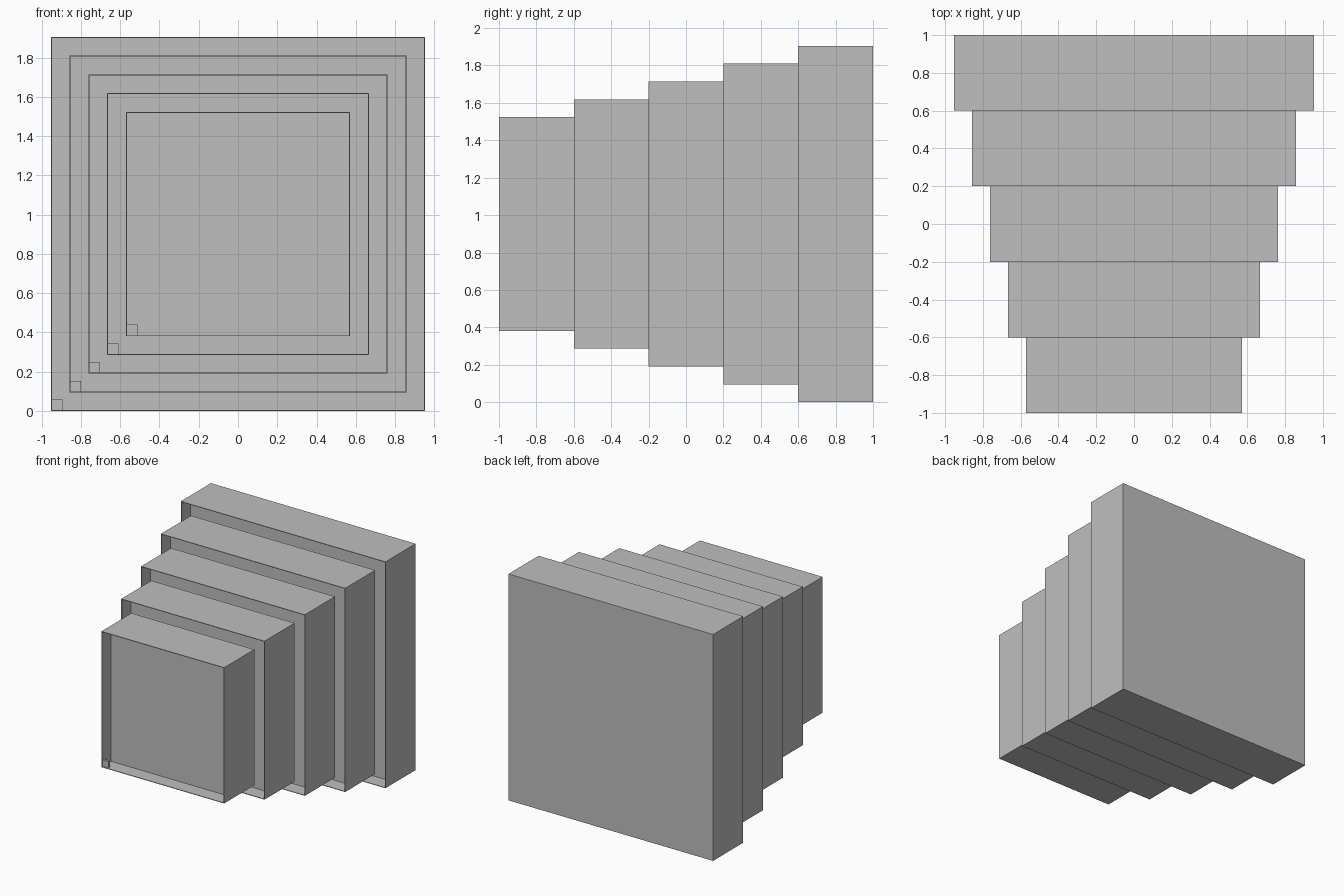
import bpy
import bmesh
from mathutils import Vector

# Remove the default object only
cube = bpy.data.objects.get("Cube")
if cube:
    bpy.data.objects.remove(cube, do_unlink=True)

GREY = (0.52, 0.52, 0.52, 1.0)
grey = bpy.data.materials.new("plain grey")
grey.use_nodes = True
grey.diffuse_color = GREY
grey.node_tree.nodes["Principled BSDF"].inputs["Base Color"].default_value = GREY

COUNT = 5
DEPTH = 0.4       # depth of each tier
HALF = 0.9524     # half width of the largest tier
RIM = 0.007       # thickness of the thin rim
RECESS = 0.12     # how far the front panel is set back
TAB = 0.055       # side of the small corner tab


def add_box(name, low, high, recess=0):
    """Box between two corners, optionally with a rimmed, sunken front."""
    low, high = Vector(low), Vector(high)
    bm = bmesh.new()
    bmesh.ops.create_cube(bm, size=1)
    for v in bm.verts:
        v.co = Vector(c * s for c, s in zip(v.co, high - low))
    if recess:
        bm.normal_update()
        front = min(bm.faces, key=lambda f: f.calc_center_median().y)
        bmesh.ops.inset_region(bm, faces=[front], thickness=RIM)
        panel = bmesh.ops.extrude_discrete_faces(bm, faces=[front])["faces"][0]
        bmesh.ops.translate(bm, verts=panel.verts, vec=(0, recess, 0))
    bmesh.ops.recalc_face_normals(bm, faces=bm.faces)
    mesh = bpy.data.meshes.new(name)
    bm.to_mesh(mesh)
    bm.free()
    mesh.materials.append(grey)
    obj = bpy.data.objects.new(name, mesh)
    obj.location = (low + high) / 2
    bpy.context.collection.objects.link(obj)
    return obj


# Square tiers shrinking toward the front, each with a tab in its lower right corner
for i in range(COUNT):
    half = HALF * (1 - i / 10)
    back = 1 - i * DEPTH
    front = back - DEPTH
    bottom = HALF - half
    add_box(f"tier_{i + 1}", (-half, front, bottom),
            (half, back, HALF + half), RECESS)
    x, z = -half + RIM / 2, bottom + RIM / 2
    add_box(f"corner_tab_{i + 1}", (x, front + 0.01, z),
            (x + TAB, front + 0.03, z + TAB))
